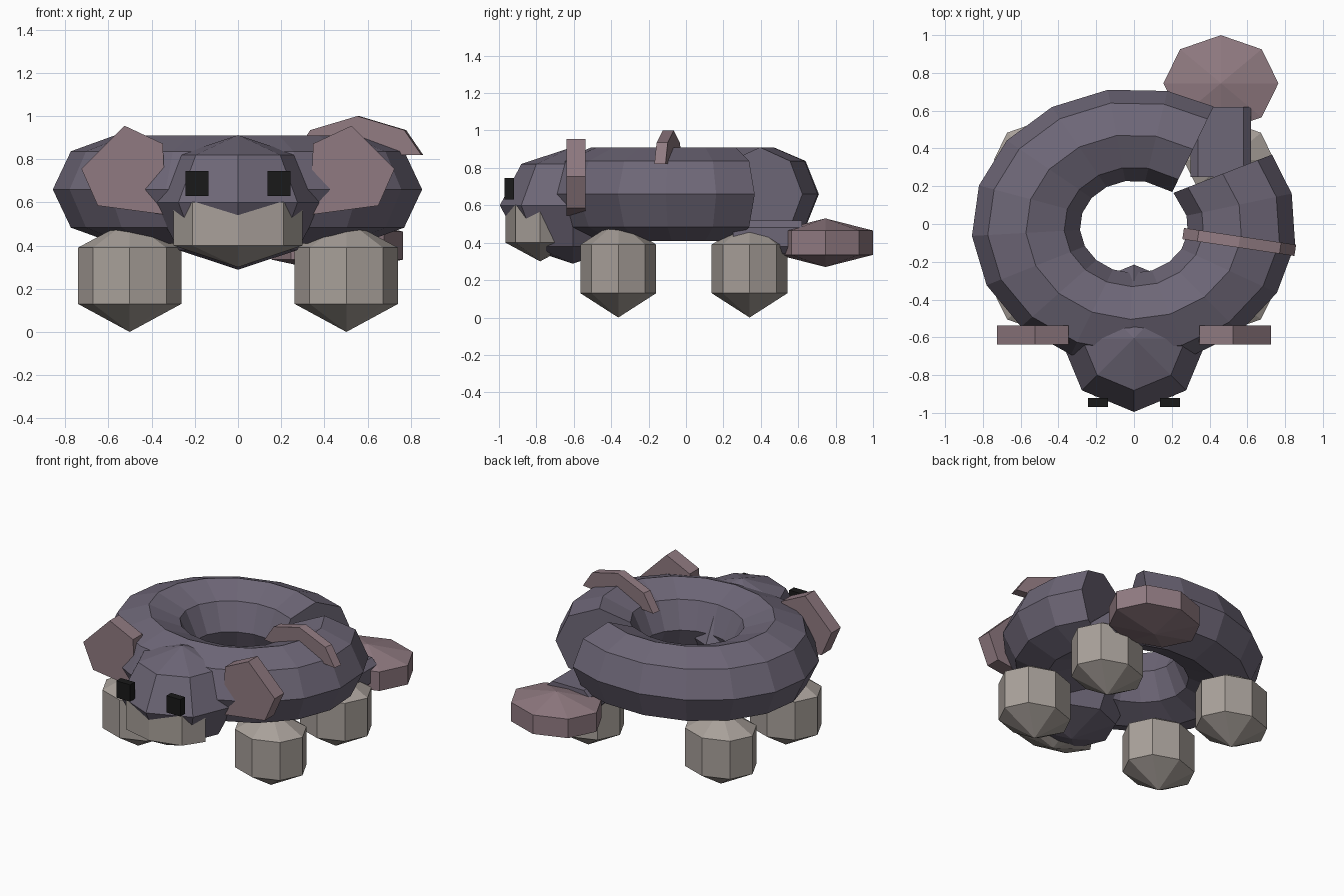
import bpy, bmesh
from math import cos, sin, pi, radians
from mathutils import Vector

if "Cube" in bpy.data.objects:
    bpy.data.objects.remove(bpy.data.objects["Cube"])


def material(name, rgb):
    m = bpy.data.materials.new(name)
    m.diffuse_color = (*rgb, 1)
    m.use_nodes = True
    m.node_tree.nodes["Principled BSDF"].inputs["Base Color"].default_value = m.diffuse_color
    return m


HIDE = material("dusky_hide", (0.155, 0.135, 0.185))
PINK = material("dull_pink", (0.28, 0.195, 0.22))
TAN = material("warm_grey", (0.39, 0.35, 0.32))
BLACK = material("black", (0.01, 0.01, 0.01))


def finish(bm, name, mat):
    bmesh.ops.recalc_face_normals(bm, faces=bm.faces)
    me = bpy.data.meshes.new(name)
    bm.to_mesh(me)
    bm.free()
    me.materials.append(mat)
    ob = bpy.data.objects.new(name, me)
    bpy.context.collection.objects.link(ob)
    return ob


def ball(name, centre, radii, rings, mat):
    """Eight-sided faceted ellipsoid."""
    bm = bmesh.new()
    bmesh.ops.create_uvsphere(bm, u_segments=8, v_segments=rings, radius=1)
    bmesh.ops.scale(bm, vec=radii, verts=bm.verts)
    bmesh.ops.translate(bm, vec=centre, verts=bm.verts)
    return finish(bm, name, mat)


def box(name, centre, size, mat, bevel=0):
    bm = bmesh.new()
    bmesh.ops.create_cube(bm, size=1)
    bmesh.ops.scale(bm, vec=size, verts=bm.verts)
    if bevel:
        bmesh.ops.bevel(bm, geom=[e for e in bm.edges if abs((e.verts[0].co - e.verts[1].co).y) > 0.01],
                        offset=bevel, segments=1, affect='EDGES')
    bmesh.ops.translate(bm, vec=centre, verts=bm.verts)
    return finish(bm, name, mat)


def plate(name, outline, origin, direction, thickness, mat):
    """Upright flat plate: outline in (along direction, z)."""
    d = Vector(direction).normalized()
    n = Vector((-d.y, d.x, 0)) * thickness
    bm = bmesh.new()
    vs = [bm.verts.new(Vector(origin) + d * u + Vector((0, 0, z)) - n / 2) for u, z in outline]
    f = bm.faces.new(vs)
    ext = bmesh.ops.extrude_face_region(bm, geom=[f], use_keep_orig=True)
    bmesh.ops.translate(bm, vec=n, verts=[v for v in ext["geom"] if isinstance(v, bmesh.types.BMVert)])
    return finish(bm, name, mat)


# Curled body: octagonal tube around an open ring, with flat ends
STEPS, R, T = 16, 0.49, 0.245
start, end = radians(57), radians(395)
step = (end - start) / STEPS
bm = bmesh.new()
loops = []
for i in range(STEPS + 1):
    a = start + step * i
    tilt = a + (step / 2 if i == 0 else -step / 2 if i == STEPS else 0)
    loop = []
    for k in range(8):
        t = k * pi / 4
        r = T * cos(t)
        loop.append(bm.verts.new((1.17 * (R * cos(a) + r * cos(tilt)),
                                  R * sin(a) + r * sin(tilt) - 0.015,
                                  0.66 + 0.25 * sin(t))))
    loops.append(loop)
for p, q in zip(loops, loops[1:]):
    for k in range(8):
        bm.faces.new((p[k], p[(k + 1) % 8], q[(k + 1) % 8], q[k]))
bm.faces.new(loops[0])
bm.faces.new(loops[-1])
finish(bm, "body", HIDE)

# Head and muzzle
ball("head", (0, -0.605, 0.6), (0.39, 0.39, 0.312), 4, HIDE)
ball("muzzle", (0, -0.78, 0.5), (0.346, 0.213, 0.2), 3, TAN)

# Paired eyes, ears and legs
ear = [(0.525, 0.955), (0.725, 0.755), (0.65, 0.585), (0.335, 0.543), (0.348, 0.872)]
for s, side in ((-1, "left"), (1, "right")):
    box(f"eye_{side}", (s * 0.19, -0.945, 0.688), (0.105, 0.05, 0.115), BLACK)
    plate(f"ear_{side}", ear, (0, -0.588, 0), (s, 0, 0), 0.1, PINK)
    for part, y in (("front", -0.362), ("back", 0.34)):
        ball(f"{part}_leg_{side}", (s * 0.502, y, 0.26), (0.277, 0.234, 0.26), 3, TAN)

# Tail stalk and tail tip
box("tail_stalk", (0.46, 0.435, 0.43), (0.32, 0.37, 0.18), HIDE, 0.04)
ball("tail_tip", (0.46, 0.745, 0.4), (0.352, 0.294, 0.13), 3, PINK)

# Arched crest across the flank
arch = [(-0.3, 0.82), (-0.22, 0.935), (0, 1.0), (0.22, 0.935), (0.3, 0.82)]
plate("crest", arch, (0.557, -0.095, 0), (1, -0.15, 0), 0.06, PINK)
